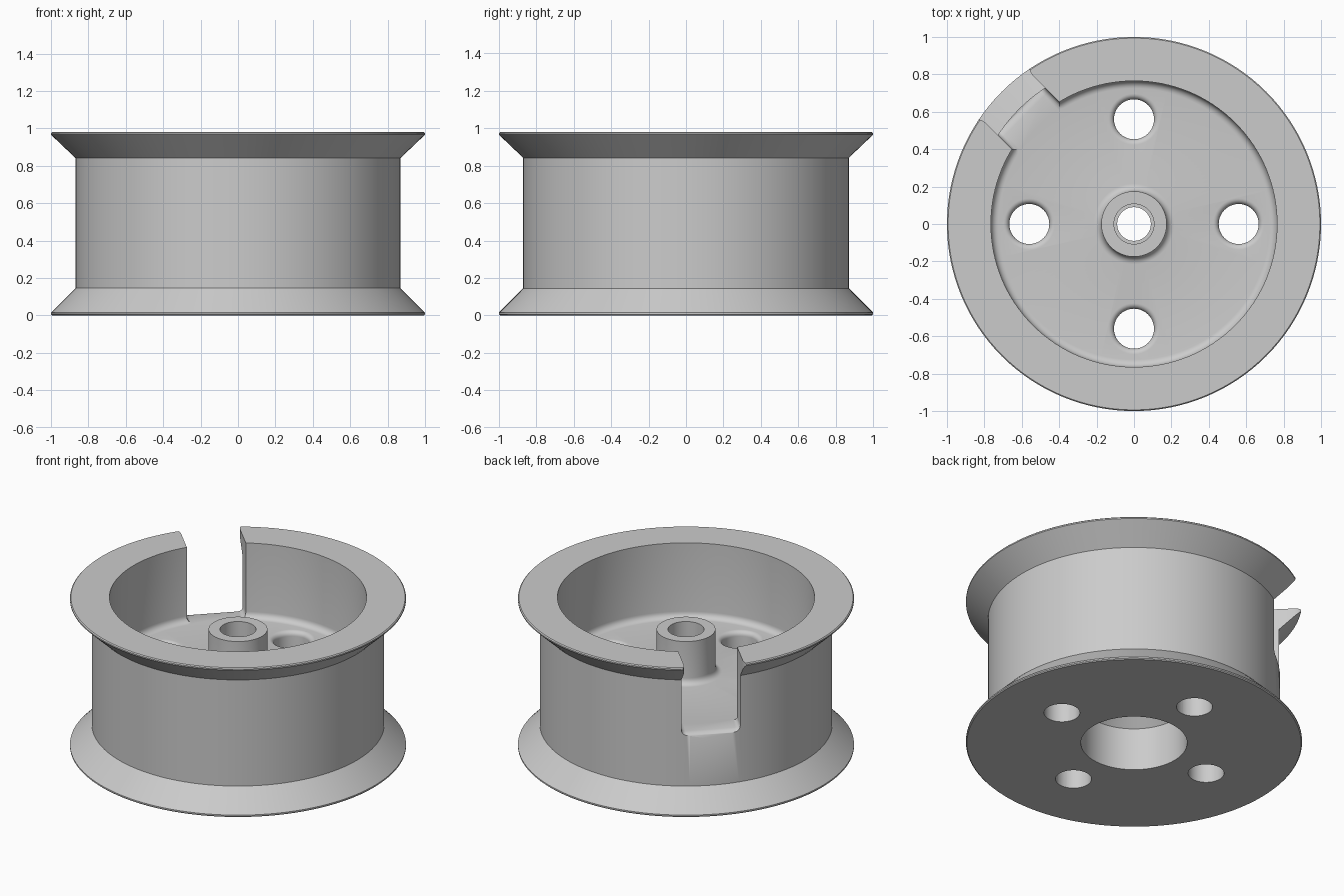
import bpy, bmesh
from math import sin, cos, pi, radians
from mathutils import Matrix

cube = bpy.data.objects.get("Cube")
if cube:
    bpy.data.objects.remove(cube)

GREY = (0.6, 0.6, 0.6, 1)
mat = bpy.data.materials.new("plain grey")
mat.use_nodes = True
mat.diffuse_color = GREY
mat.node_tree.nodes["Principled BSDF"].inputs["Base Color"].default_value = GREY

FLOOR = 0.49
TOP = 0.98


def arc(cx, cz, r, a0, a1, n=6):
    """Points of a fillet arc, angles in degrees."""
    steps = [radians(a0 + (a1 - a0) * i / n) for i in range(n + 1)]
    return [(cx + r * cos(a), cz + r * sin(a)) for a in steps]


def loft(name, rings, capped):
    """Skin matching closed rings; cap the ends or join them into a loop."""
    bm = bmesh.new()
    loops = [[bm.verts.new(p) for p in ring] for ring in rings]
    pairs = list(zip(loops, loops[1:]))
    if capped:
        bm.faces.new(loops[0])
        bm.faces.new(loops[-1])
    else:
        pairs.append((loops[-1], loops[0]))
    for a, b in pairs:
        for i in range(len(a)):
            j = (i + 1) % len(a)
            bm.faces.new((a[i], a[j], b[j], b[i]))
    bmesh.ops.recalc_face_normals(bm, faces=bm.faces)
    mesh = bpy.data.meshes.new(name)
    bm.to_mesh(mesh)
    bm.free()
    mesh.materials.append(mat)
    obj = bpy.data.objects.new(name, mesh)
    bpy.context.collection.objects.link(obj)
    return obj


def circle(r, z, n, x=0, y=0):
    return [(x + r * cos(2 * pi * i / n), y + r * sin(2 * pi * i / n), z) for i in range(n)]


# Spool body: flanged rim, recessed floor, hub and stepped, coned bore
profile = [(0.316, 0), (0.994, 0), (1, 0.006), (1, 0.015), (0.87, 0.145), (0.87, 0.842),
           (1, 0.966), (1, 0.974), (0.994, TOP), (0.765, TOP)]
profile += arc(0.725, FLOOR + 0.04, 0.04, 0, -90)
profile += arc(0.215, FLOOR + 0.04, 0.04, 270, 180)
profile += [(0.175, 0.77), (0.107, 0.77), (0.107, 0.56), (0.09, 0.56), (0.09, 0.506), (0.316, 0.28)]
body = loft("spool_body", [circle(r, z, 128) for r, z in profile], False)

cutters = []

# Four floor holes with rounded upper edges
hole = [(0.107, -0.1)] + arc(0.137, FLOOR - 0.03, 0.03, 180, 90) + [(0.137, 0.6)]
for k in range(4):
    a = k * pi / 2
    rings = [circle(r, z, 40, 0.56 * cos(a), 0.56 * sin(a)) for r, z in hole]
    cutters.append(loft("hole_cutter", rings, True))

# Side slot: sections along its length as (distance, half width, floor height)
sections = [(0.4, 0.178, 0.491), (0.825, 0.178, 0.491), (0.845, 0.178, 0.486), (0.86, 0.178, 0.475),
            (0.87, 0.178, 0.455), (0.94, 0.178, 0.455), (0.97, 0.184, 0.455), (0.99, 0.197, 0.455),
            (1.05, 0.26, 0.455)]
rings = []
for u, w, f in sections:
    half = [(w, 1.2)] + [(x, z) for x, z in arc(w - 0.03, f + 0.03, 0.03, 0, -90, 4)]
    outline = half + [(-x, z) for x, z in reversed(half)]
    rings.append([(u, x, z) for x, z in outline])
slot = loft("slot_cutter", rings, True)
slot.data.transform(Matrix.Rotation(radians(135), 4, 'Z'))
cutters.append(slot)

# Cut the openings, then keep only the finished body
for c in cutters:
    mod = body.modifiers.new(c.name, 'BOOLEAN')
    mod.operation = 'DIFFERENCE'
    mod.solver = 'EXACT'
    mod.object = c
    c.hide_render = True
bpy.context.view_layer.objects.active = body
body.select_set(True)
for mod in list(body.modifiers):
    bpy.ops.object.modifier_apply(modifier=mod.name)
for c in cutters:
    bpy.data.objects.remove(c)
bpy.ops.object.shade_smooth_by_angle(angle=radians(30))
